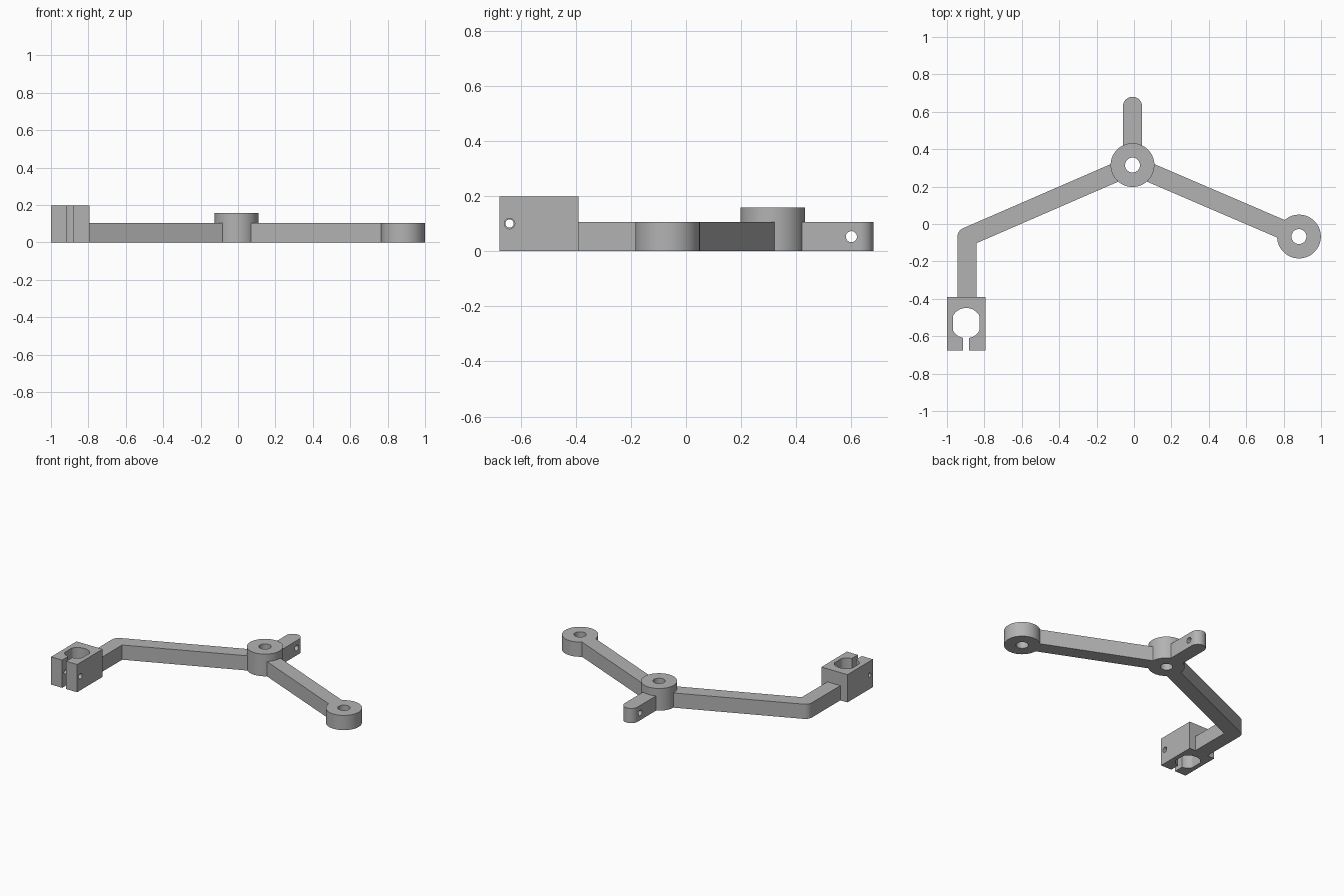
import bpy, bmesh
from math import sin, cos, pi, atan2, asin
from mathutils import Vector, Matrix

cube = bpy.data.objects.get("Cube")
if cube:
    bpy.data.objects.remove(cube, do_unlink=True)

grey = bpy.data.materials.new("light grey")
grey.use_nodes = True
colour = (0.45, 0.45, 0.45, 1)
grey.diffuse_color = colour
grey.node_tree.nodes["Principled BSDF"].inputs["Base Color"].default_value = colour

# Main dimensions
HUB = Vector((-0.008, 0.315))
EYE = Vector((0.882, -0.067))
ELBOW = Vector((-0.893, -0.069))
BORE = Vector((-0.897, -0.53))
RING, HOLE, HALF = 0.117, 0.04, 0.051
ARM_H, HUB_H, CLAMP_H = 0.105, 0.158, 0.198


def arc(centre, radius, start, end, steps):
    """Points along a circular arc."""
    angles = [start + (end - start) * i / steps for i in range(steps + 1)]
    return [centre + radius * Vector((cos(a), sin(a))) for a in angles]


def prism(name, outline, height):
    """Extrude a flat outline upward from the ground."""
    bm = bmesh.new()
    face = bm.faces.new([bm.verts.new((p.x, p.y, 0)) for p in outline])
    top = bmesh.ops.extrude_face_region(bm, geom=[face])["geom"]
    bmesh.ops.translate(bm, vec=(0, 0, height),
                        verts=[v for v in top if isinstance(v, bmesh.types.BMVert)])
    bmesh.ops.recalc_face_normals(bm, faces=bm.faces)
    mesh = bpy.data.meshes.new(name)
    bm.to_mesh(mesh)
    bm.free()
    mesh.materials.append(grey)
    obj = bpy.data.objects.new(name, mesh)
    bpy.context.collection.objects.link(obj)
    return obj


def drill(obj, centre, radius, depth, along_x=False):
    """Cut a round hole, upright or along x."""
    bm = bmesh.new()
    turn = Matrix.Rotation(pi / 2, 4, "Y") if along_x else Matrix()
    bmesh.ops.create_cone(bm, cap_ends=True, segments=64, radius1=radius, radius2=radius,
                          depth=depth, matrix=Matrix.Translation(centre) @ turn)
    mesh = bpy.data.meshes.new("cutter")
    bm.to_mesh(mesh)
    bm.free()
    mesh.materials.append(grey)
    cutter = bpy.data.objects.new("cutter", mesh)
    cutter.hide_render = True
    bpy.context.collection.objects.link(cutter)
    mod = obj.modifiers.new("hole", "BOOLEAN")
    mod.operation, mod.solver, mod.object = "DIFFERENCE", "EXACT", cutter
    bpy.context.view_layer.objects.active = obj
    bpy.ops.object.modifier_apply(modifier=mod.name)
    bpy.data.objects.remove(cutter, do_unlink=True)


# Hub and end eye, both bored through
parts = []
for name, centre, height in (("hub", HUB, HUB_H), ("end_eye", EYE, ARM_H)):
    ring = prism(name, arc(centre, RING, 0, 2 * pi, 64)[:-1], height)
    drill(ring, centre.to_3d(), HOLE, 1)
    parts.append(ring)

# Straight arm from hub to end eye
side = (EYE - HUB).orthogonal().normalized() * HALF
left_arm = prism("left_arm", [HUB + side, HUB - side, EYE - side, EYE + side], ARM_H)
drill(left_arm, EYE.to_3d(), RING, 1)

# Bent arm: rounded outside elbow, mitred inside
run = HUB - ELBOW
normal = atan2(run.y, run.x) + pi / 2
side = Vector((cos(normal), sin(normal))) * HALF
middle = (normal + pi) / 2
inner = ELBOW - Vector((cos(middle), sin(middle))) * HALF / cos((pi - normal) / 2)
clamp_back = -0.39
right_arm = prism("right_arm",
                  [HUB + side] + arc(ELBOW, HALF, normal, pi, 12)
                  + [Vector((ELBOW.x - HALF, clamp_back)),
                     Vector((ELBOW.x + HALF, clamp_back)), inner, HUB - side], ARM_H)

# Round-ended tab behind the hub, with a cross hole
tab_end = Vector((HUB.x, 0.629))
back_tab = prism("back_tab", arc(tab_end, HALF, 0, pi, 24)
                 + [HUB - Vector((HALF, 0)), HUB + Vector((HALF, 0))], ARM_H)
drill(back_tab, (HUB.x, 0.6, ARM_H / 2), 0.02, 0.4, True)

# Arms stop flush against the hub
for arm in (left_arm, right_arm, back_tab):
    drill(arm, HUB.to_3d(), RING, 1)
    parts.append(arm)

# Split clamp: flat-sided bore open to the front through a slot
slot, bore_r, flat = 0.016, 0.081, 0.07
gap = asin(slot / bore_r)
bore = arc(BORE, bore_r, -pi / 2 + gap, 1.5 * pi - gap, 64)
for p in bore:
    p.x = max(BORE.x - flat, min(BORE.x + flat, p.x))
west, east, front = -1.0, -0.795, -0.677
clamp = prism("clamp_block",
              [Vector((BORE.x + slot, front))] + bore
              + [Vector((BORE.x - slot, front)), Vector((west, front)),
                 Vector((west, clamp_back)), Vector((east, clamp_back)),
                 Vector((east, front))], CLAMP_H)
# Clearance hole in one jaw, narrower threaded hole in the other
drill(clamp, (east, -0.64, 0.1), 0.019, 0.2, True)
drill(clamp, (west, -0.64, 0.1), 0.015, 0.2, True)
parts.append(clamp)

# Smooth the round walls and keep the edges crisp
bpy.ops.object.select_all(action="DESELECT")
for obj in parts:
    obj.select_set(True)
bpy.context.view_layer.objects.active = parts[0]
bpy.ops.object.shade_smooth_by_angle(angle=pi / 6)
